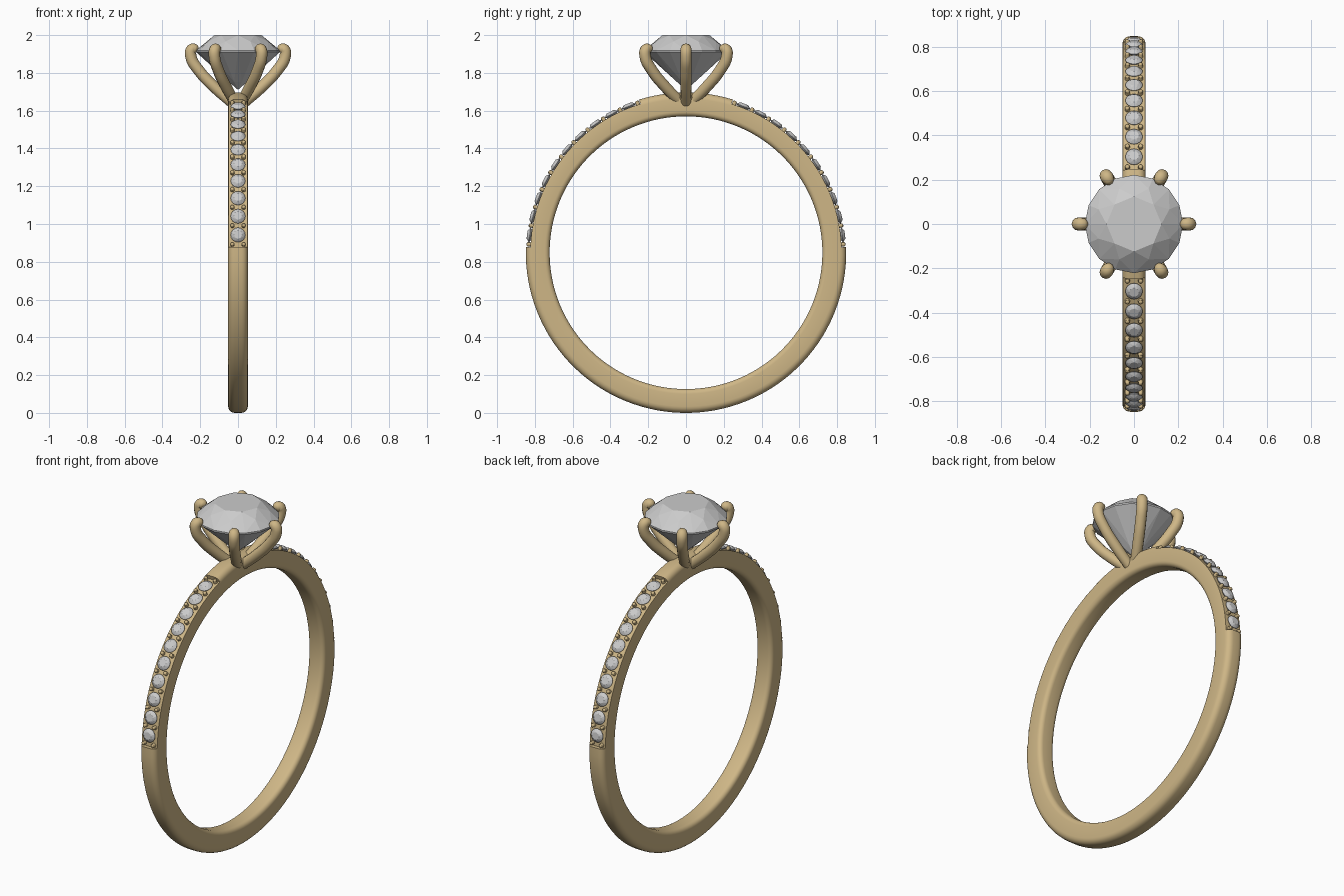
import bpy, bmesh, math
from mathutils import Matrix, Vector

if "Cube" in bpy.data.objects:
    bpy.data.objects.remove(bpy.data.objects["Cube"])

CZ, RO, RI, HW = 0.848, 0.848, 0.722, 0.052   # ring centre height, radii, half width
FLOOR = 0.824                                  # radius of the cut-down stone seat
rad = math.radians

gold = bpy.data.materials.new("gold")
gold.diffuse_color = (0.62, 0.47, 0.24, 1)
gold.use_nodes = True
gold.node_tree.nodes["Principled BSDF"].inputs["Base Color"].default_value = gold.diffuse_color


def finish(bm, name, mat=None, smooth=None):
    bmesh.ops.recalc_face_normals(bm, faces=bm.faces)
    me = bpy.data.meshes.new(name)
    bm.to_mesh(me)
    bm.free()
    ob = bpy.data.objects.new(name, me)
    bpy.context.collection.objects.link(ob)
    if mat:
        me.materials.append(mat)
    if smooth:
        smooth_by_angle(ob, smooth)
    return ob


def smooth_by_angle(ob, deg):
    bpy.ops.object.select_all(action='DESELECT')
    ob.select_set(True)
    bpy.context.view_layer.objects.active = ob
    bpy.ops.object.shade_smooth_by_angle(angle=rad(deg))


def radial(deg, r, x=0.0):
    """Frame on the ring at an angle from +y, local z pointing outward."""
    a = rad(deg)
    return (Matrix.Translation((0, 0, CZ)) @ Matrix.Rotation(a - math.pi / 2, 4, 'X')
            @ Matrix.Translation((x, 0, r)))


# Band: rounded profile swept round the ring, lowered where stones sit
def profile(lowered):
    pts = []
    for sx, top, start in ((1, 1, 0), (-1, 1, 90), (-1, 0, 180), (1, 0, 270)):
        c = 0.034 if top else 0.026
        for k in range(6):
            a = rad(start + k * 18)
            r = (RO - c if top else RI + c) + c * math.sin(a)
            pts.append((sx * (HW - c) + c * math.cos(a), min(r, FLOOR) if lowered else r))
    return pts


def span(a, b, n):
    return [a + (b - a) * i / n for i in range(n + 1)]


stations = [(d, low) for a, b, low in ((2, 73, 1), (73, 107, 0), (107, 178, 1), (178, 362, 0))
            for d in span(a, b, max(12, round((b - a) / 3)))][:]
bm = bmesh.new()
rings = [[bm.verts.new(radial(d, r, x) @ Vector()) for x, r in profile(low)]
         for d, low in stations]
for i, ra in enumerate(rings):
    rb = rings[(i + 1) % len(rings)]
    for j in range(len(ra)):
        k = (j + 1) % len(ra)
        bm.faces.new((ra[j], ra[k], rb[k], rb[j]))
bmesh.ops.remove_doubles(bm, verts=bm.verts, dist=1e-5)
bmesh.ops.dissolve_degenerate(bm, edges=bm.edges, dist=1e-5)
finish(bm, "band", gold, 35)


# Brilliant-cut stone: hull of table, crown, girdle, pavilion and culet rings
def add_brilliant(bm, R, crown, depth, matrix):
    layers = ((8, 0.56, crown, 0), (8, 0.78, crown * 0.60, 22.5),
              (16, 1.0, 0.02 * R, 0), (16, 1.0, -0.02 * R, 0),
              (8, 0.24, -depth * 0.79, 22.5))
    vs = [bm.verts.new(matrix @ Vector((0, 0, -depth)))]
    for n, f, z, off in layers:
        for i in range(n):
            a = rad(off + 360 * i / n)
            vs.append(bm.verts.new(matrix @ Vector((R * f * math.cos(a), R * f * math.sin(a), z))))
    res = bmesh.ops.convex_hull(bm, input=vs)
    junk = {g for g in res["geom_interior"] + res["geom_unused"]
            if isinstance(g, bmesh.types.BMVert)}
    bmesh.ops.delete(bm, geom=list(junk), context='VERTS')


bm = bmesh.new()
add_brilliant(bm, 0.222, 0.085, 0.205, Matrix.Translation((0, 0, 1.915)))
finish(bm, "centre_stone")

# Small stones along both shoulders
bm = bmesh.new()
for i in range(10):
    d = 6.5 + 6.9 * i
    for ang in (d, 180 - d):
        add_brilliant(bm, 0.039, 0.015, 0.03, radial(ang, 0.832))
finish(bm, "shoulder_stones")

# Paired bead prongs between the small stones
bm = bmesh.new()
for i in range(11):
    d = 3.05 + 6.9 * i
    for ang in (d, 180 - d):
        for x in (-0.03, 0.03):
            bmesh.ops.create_cone(bm, cap_ends=True, segments=10, radius1=0.012,
                                  radius2=0.011, depth=0.03, matrix=radial(ang, 0.825, x))
            bmesh.ops.create_uvsphere(bm, u_segments=10, v_segments=6, radius=0.011,
                                      matrix=radial(ang, 0.838, x) @ Matrix.Diagonal((1, 1, 0.7, 1)))
finish(bm, "bead_prongs", gold, 40)

# Six curved claws holding the centre stone
path = [(0.035, 1.645, 0.95), (0.125, 1.725, 1), (0.205, 1.81, 1),
        (0.25, 1.89, 1), (0.243, 1.925, 1), (0.224, 1.925, 0.85), (0.212, 1.92, 0.4)]
cu = bpy.data.curves.new("claws", 'CURVE')
cu.dimensions = '3D'
cu.bevel_depth = 0.030
cu.bevel_resolution = 4
cu.resolution_u = 6
cu.use_fill_caps = True
for k in range(6):
    a = rad(60 * k)
    sp = cu.splines.new('BEZIER')
    sp.bezier_points.add(len(path) - 1)
    for p, (r, z, w) in zip(sp.bezier_points, path):
        p.co = (r * math.cos(a), r * math.sin(a), z)
        p.radius = w
        p.handle_left_type = p.handle_right_type = 'AUTO'
claws = bpy.data.objects.new("claws", cu)
bpy.context.collection.objects.link(claws)
cu.materials.append(gold)
bpy.ops.object.select_all(action='DESELECT')
claws.select_set(True)
bpy.context.view_layer.objects.active = claws
bpy.ops.object.convert(target='MESH')
smooth_by_angle(bpy.context.object, 50)
